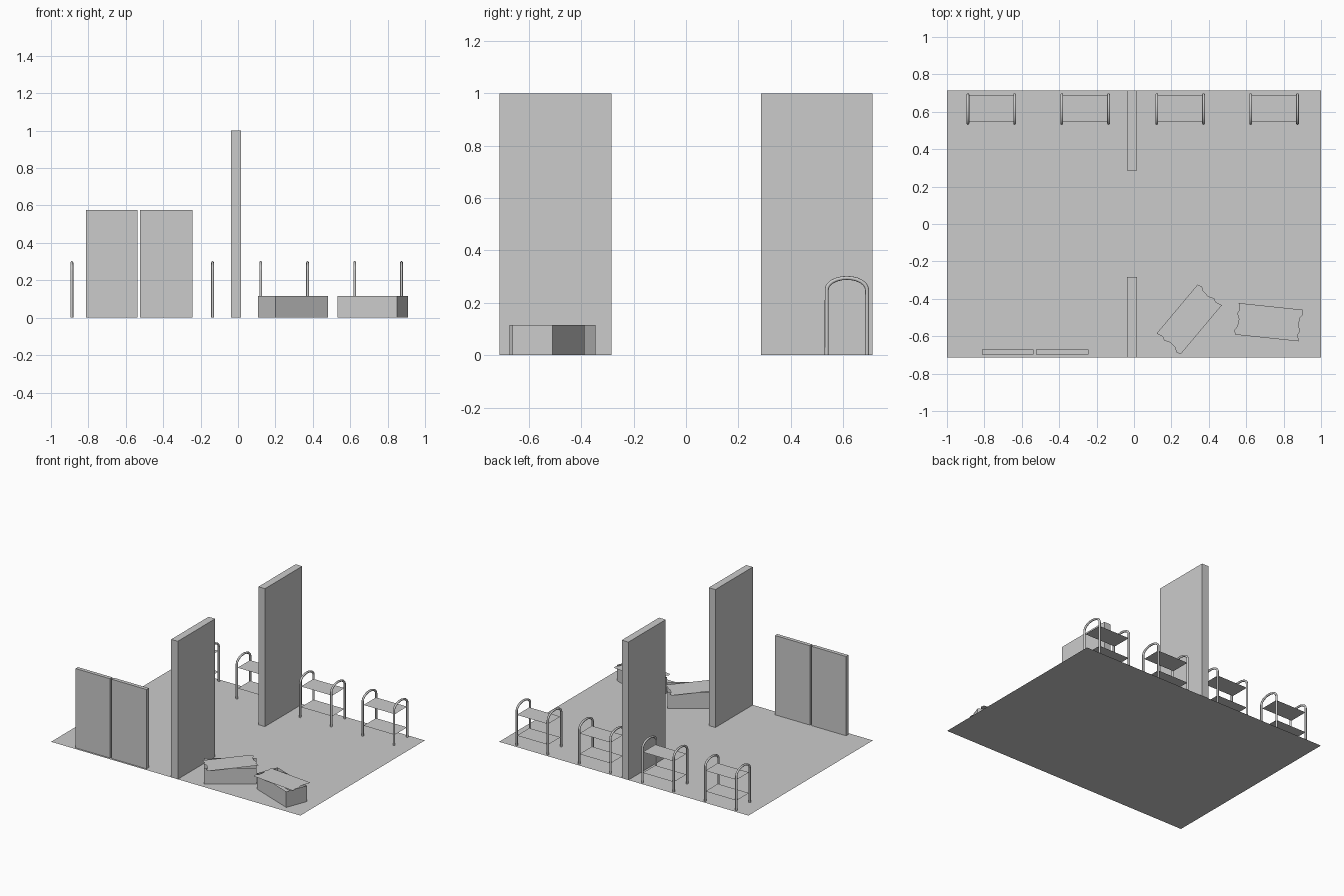
import bpy, bmesh, math
from mathutils import Matrix

cube = bpy.data.objects.get("Cube")
if cube:
    bpy.data.objects.remove(cube)

GREY = (0.6, 0.6, 0.6, 1)
grey = bpy.data.materials.new("plain_grey")
grey.diffuse_color = GREY
grey.use_nodes = True
grey.node_tree.nodes["Principled BSDF"].inputs["Base Color"].default_value = GREY


def add_object(name, data):
    obj = bpy.data.objects.new(name, data)
    data.materials.append(grey)
    bpy.context.collection.objects.link(obj)
    return obj


def finish(name, bm):
    mesh = bpy.data.meshes.new(name)
    bm.to_mesh(mesh)
    bm.free()
    return add_object(name, mesh)


def block(name, x0, x1, y0, y1, height):
    bm = bmesh.new()
    bmesh.ops.create_cube(bm, size=1)
    bmesh.ops.scale(bm, vec=(x1 - x0, y1 - y0, height), verts=bm.verts)
    bmesh.ops.translate(bm, vec=((x0 + x1) / 2, (y0 + y1) / 2, height / 2), verts=bm.verts)
    return finish(name, bm)


def sheet(name, points, z):
    bm = bmesh.new()
    bm.faces.new([bm.verts.new((x, y, z)) for x, y in points])
    return finish(name, bm)


def rect(x0, x1, y0, y1):
    return [(x0, y0), (x1, y0), (x1, y1), (x0, y1)]


# Floor, dividing walls and door panels
sheet("floor", rect(-1, 1, -0.713, 0.713), 0)
block("back_wall", -0.037, 0.016, 0.286, 0.713, 1)
block("front_wall", -0.037, 0.016, -0.713, -0.284, 1)
block("right_door", -0.814, -0.537, -0.698, -0.671, 0.575)
block("left_door", -0.525, -0.244, -0.698, -0.671, 0.575)


# Shelf racks: two arched tubes holding two thin shelves
def arch(name, x, y=0.6145, half=0.077, spring=0.25, rise=0.045):
    path = [(y + half, 0)]
    for i in range(13):
        a = math.pi * i / 12
        path.append((y + half * math.cos(a), spring + rise * math.sin(a)))
    path.append((y - half, 0))
    curve = bpy.data.curves.new(name, "CURVE")
    curve.dimensions = "3D"
    curve.bevel_depth = 0.0075
    curve.bevel_resolution = 2
    curve.use_fill_caps = True
    spline = curve.splines.new("POLY")
    spline.points.add(len(path) - 1)
    for point, (py, pz) in zip(spline.points, path):
        point.co = (x, py, pz, 1)
    return add_object(name, curve)


for n, x in enumerate((-0.888, -0.386, 0.122, 0.624), 1):
    arch(f"rack_{n}_right_arch", x)
    arch(f"rack_{n}_left_arch", x + 0.25)
    for level, z in (("lower", 0.07), ("upper", 0.22)):
        sheet(f"rack_{n}_{level}_shelf", rect(x, x + 0.25, 0.547, 0.69), z)


# Open crates, each with a ragged sheet lying askew on top
L, W, H = 0.343, 0.163, 0.115


def crate(name, x, y, angle):
    box = block(name, -L / 2, L / 2, -W / 2, W / 2, H)
    bm = bmesh.new()
    bm.from_mesh(box.data)
    top = [f for f in bm.faces if f.normal.z > 0.9]
    bmesh.ops.delete(bm, geom=top, context="FACES_ONLY")
    bm.to_mesh(box.data)
    bm.free()
    end = [(0.17, -0.085), (0.162, -0.05), (0.172, -0.03), (0.16, 0.0),
           (0.164, 0.04), (0.178, 0.06), (0.172, 0.085)]
    lid = sheet(name + "_lid", end + [(-px, -py) for px, py in end], H + 0.001)
    for obj, turn in ((box, angle), (lid, angle + 15)):
        obj.data.transform(Matrix.Translation((x, y, 0)) @ Matrix.Rotation(math.radians(turn), 4, "Z"))


crate("middle_crate", 0.295, -0.51, 35)
crate("left_crate", 0.72, -0.525, -21)
